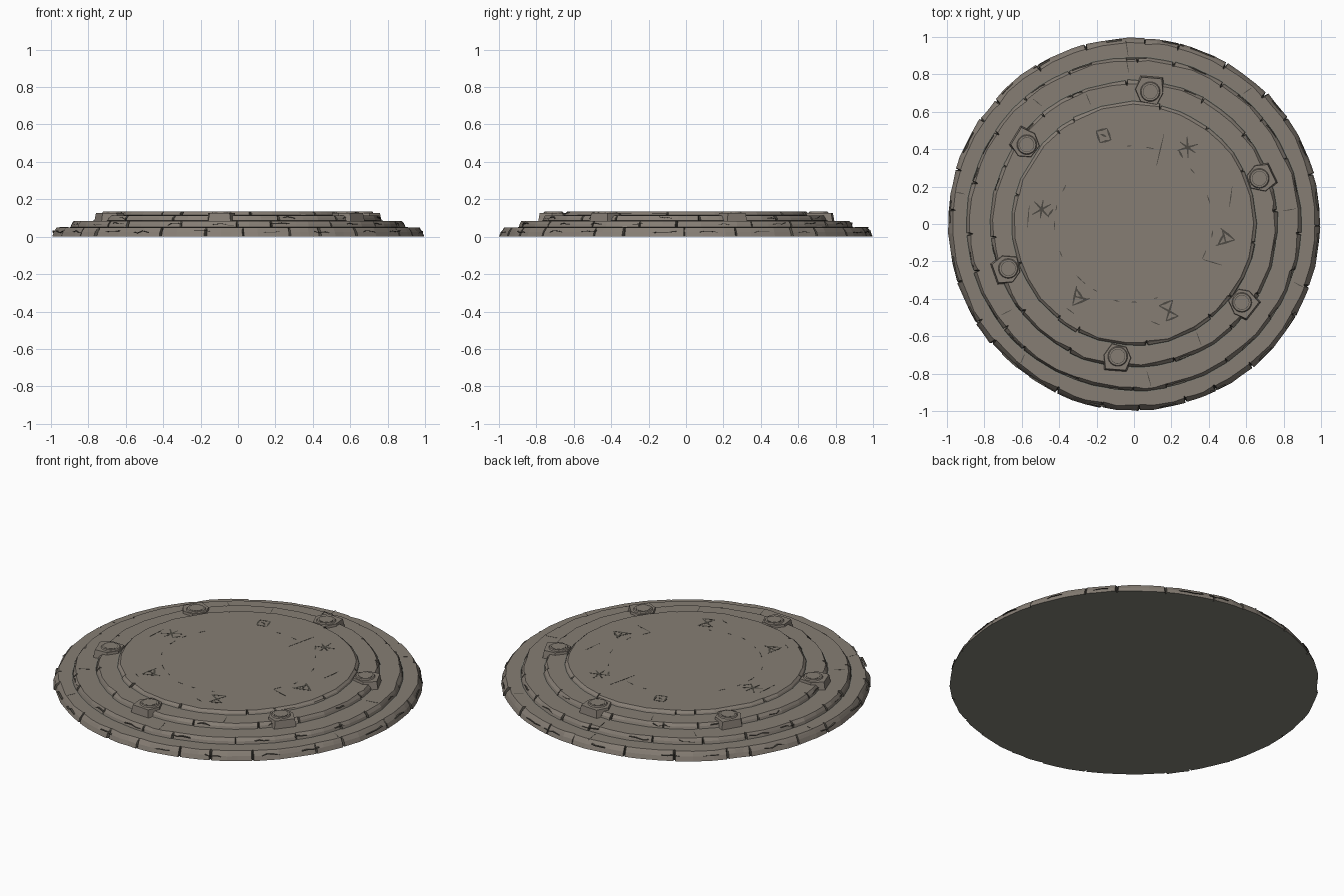
import bpy, bmesh, math, random
from mathutils import Vector

if "Cube" in bpy.data.objects:
    bpy.data.objects.remove(bpy.data.objects["Cube"])

random.seed(11)


def material(name, rgb):
    m = bpy.data.materials.new(name)
    m.diffuse_color = (*rgb, 1)
    m.use_nodes = True
    m.node_tree.nodes["Principled BSDF"].inputs["Base Color"].default_value = m.diffuse_color
    return m


STONE = material("warm grey stone", (0.238, 0.207, 0.175))
DARK = material("dark crevice", (0.075, 0.068, 0.056))
UNDER = material("underside grey", (0.225, 0.222, 0.19))


def finish(bm, name):
    bmesh.ops.recalc_face_normals(bm, faces=bm.faces)
    me = bpy.data.meshes.new(name)
    bm.to_mesh(me)
    bm.free()
    for m in (STONE, DARK, UNDER):
        me.materials.append(m)
    ob = bpy.data.objects.new(name, me)
    bpy.context.collection.objects.link(ob)
    return ob


def tier(name, r, z0, z1, slope, blocks, seam=0.005):
    """Round step of chipped stones, with a notch between neighbours."""
    cols = []  # (angle, radius offset, edge chip, is_notch)
    step = math.tau / blocks
    starts = [i * step + random.uniform(-0.36, 0.36) * step for i in range(blocks)]
    for i, a0 in enumerate(starts):
        a1 = starts[(i + 1) % blocks] + (math.tau if i == blocks - 1 else 0)
        gap = random.uniform(0.003, 0.009) / r
        off = random.uniform(-0.006, 0.001)
        cols.append((a0, -random.uniform(0.008, 0.026), 0, True))
        for k in range(4):
            t = (0, random.uniform(.25, .4), random.uniform(.6, .8), 1)[k]
            a = a0 + gap + (a1 - a0 - 2 * gap) * t
            chip = random.uniform(0, 0.008) + (0.004 if k in (0, 3) else 0)
            cols.append((a, off + random.uniform(-0.004, 0.002), chip, False))
    h = z1 - z0
    rows = []
    bm = bmesh.new()
    for a, off, chip, notch in cols:
        rt = r + off
        prof = [(rt, z0), (rt - slope * 0.45, z0 + h * 0.5),
                (rt - slope * 0.8 - chip * 0.4, z1 - h * 0.16 - chip * 0.4),
                (rt - slope - chip, z1), (r - 0.075, z1)]
        if seam:
            prof.insert(0, (rt + seam, z0 + 0.0015))
        rows.append([bm.verts.new((p * math.cos(a), p * math.sin(a), z)) for p, z in prof])
    n = len(rows)
    for i in range(n):
        A, B = rows[i], rows[(i + 1) % n]
        notch = cols[i][3] or cols[(i + 1) % n][3]
        for j in range(len(A) - 1):
            f = bm.faces.new((A[j], B[j], B[j + 1], A[j + 1]))
            top = j == len(A) - 2
            if (notch and not top) or (seam and j == 0):
                f.material_index = 1
    bm.faces.new([w[-1] for w in rows])
    bm.faces.new([w[0] for w in rows][::-1]).material_index = 2
    return finish(bm, name)


tier("base_step", 1.0, 0.0, 0.05, 0.02, 24, 0)
tier("second_step", 0.897, 0.05, 0.084, 0.012, 20)
tier("third_step", 0.772, 0.084, 0.114, 0.012, 16)
tier("top_disc", 0.657, 0.114, 0.135, 0.012, 13)


def prism(bm, pts, z0, z1, inset=0.0, mat=0):
    """Extruded outline, top optionally scaled in for a bevelled look."""
    c = sum((Vector(p) for p in pts), Vector((0, 0))) / len(pts)
    lo = [bm.verts.new((x, y, z0)) for x, y in pts]
    hi = [bm.verts.new((*(c + (Vector(p) - c) * (1 - inset)), z1)) for p in pts]
    n = len(pts)
    faces = [bm.faces.new(hi), bm.faces.new(lo[::-1])]
    faces += [bm.faces.new((lo[i], lo[(i + 1) % n], hi[(i + 1) % n], hi[i])) for i in range(n)]
    for f in faces:
        f.material_index = mat


def place(pts, r, a):
    """Local (outward, sideways) points put at polar position r, a."""
    c, s = math.cos(a), math.sin(a)
    return [((r + u) * c - v * s, (r + u) * s + v * c) for u, v in pts]


def circle(rad, n):
    return [(rad * math.cos(math.tau * i / n), rad * math.sin(math.tau * i / n)) for i in range(n)]


# Six anchor blocks, each with a round raised collar and a sunken hub
block = [(0.082, -0.058), (0.078, 0.062), (0.0, 0.082), (-0.06, 0.045),
         (-0.066, -0.042), (0.004, -0.078)]
for k, deg in enumerate((20, 83, 143.5, 199.5, 263, 324)):
    a = math.radians(deg)
    bm = bmesh.new()
    pts = [(u + random.uniform(-.006, .004), v + random.uniform(-.006, .006)) for u, v in block]
    prism(bm, place(pts, 0.713, a), 0.084, 0.128, 0.1)
    prism(bm, place(circle(0.054, 20), 0.713, a), 0.127, 0.134, 0.1)
    prism(bm, place(circle(0.040, 20), 0.713, a), 0.133, 0.1343, 0.0, 1)
    prism(bm, place(circle(0.037, 20), 0.713, a), 0.133, 0.1352)
    finish(bm, f"anchor_block_{k + 1}")


def stroke(bm, p, q, w=0.005, z=0.135):
    """Thin tapering dark scratch from p to q."""
    p, q = Vector(p), Vector(q)
    d = (q - p).normalized()
    m = Vector((-d.y, d.x)) * w / 2
    mid = (p + q) / 2
    prism(bm, [p - m * .4, mid - m, q - m * .4, q + m * .4, mid + m, p + m * .4],
          z - 0.001, z + 0.0008, 0, 1)


# Abstract geometric carvings around the top disc
diamond = [((-.035, -.03), (-.03, .03)), ((-.03, .03), (.035, .03)),
           ((.035, .03), (.03, -.03)), ((.03, -.03), (-.035, -.03)), ((-.01, -.012), (.012, .012))]
star = [((-.045, -.035), (.045, .035)), ((-.045, .035), (.045, -.035)), ((0, -.05), (0, .05)),
        ((-.06, -.01), (-.04, .03))]
glass = [((-.045, -.04), (.045, .035)), ((-.045, .04), (.045, -.035)),
         ((.045, -.035), (.045, .035)), ((-.045, -.04), (-.045, .04))]
wedge = [((-.05, -.045), (.045, 0)), ((.045, 0), (-.04, .05)), ((-.04, -.045), (-.015, .03)),
         ((0, -.02), (-.03, .045))]
bm = bmesh.new()
for deg, sign in ((109, diamond), (55, star), (-9, wedge), (-68, glass), (233, wedge), (171, star)):
    for seg in sign:
        stroke(bm, *place(seg, 0.5, math.radians(deg)), w=0.012)
finish(bm, "carved_marks")

# Broken inner ring and hairline cracks
bm = bmesh.new()
for deg in (75, 92, 150, 166, 178, 200, 222, 228, 238, 255, 268, 285, 333, 350, 15, 40):
    a, b = math.radians(deg), math.radians(deg + random.uniform(3, 7))
    r = random.uniform(0.41, 0.425)
    stroke(bm, (r * math.cos(a), r * math.sin(a)), (r * math.cos(b), r * math.sin(b)), 0.006)
for p, q in (((.12, .31), (.16, .48)), ((.37, -.19), (.47, -.22)), ((.51, .09), (.525, .2)),
             ((-.56, .1), (-.57, -.02)), ((-.36, -.45), (-.32, -.48)), ((.09, -.52), (.14, -.54))):
    stroke(bm, p, q, 0.006)
finish(bm, "disc_cracks")

# Fine radial cracks on the step treads
bm = bmesh.new()
for deg, r0, r1, z in ((92, .81, .88, .084), (92, .90, .98, .05), (275, .79, .87, .084),
                       (50, .91, .96, .05), (128, .80, .86, .084), (170, .92, .97, .05),
                       (5, .80, .87, .084), (340, .91, .97, .05), (230, .91, .96, .05),
                       (300, .67, .74, .114), (110, .68, .74, .114), (215, .80, .86, .084)):
    a, b = math.radians(deg), math.radians(deg + random.uniform(-1, 1))
    stroke(bm, (r0 * math.cos(a), r0 * math.sin(a)), (r1 * math.cos(b), r1 * math.sin(b)), 0.005, z)
finish(bm, "tread_cracks")

# Jagged bedding cracks along the step sides
bm = bmesh.new()
for r, zm, count in ((.992, .026, 20), (.891, .068, 18), (.766, .1, 14)):
    for i in range(count):
        a = math.tau * (i + random.random() * .6) / count
        prev = None
        for k in range(4):
            z = zm + random.uniform(-.007, .007)
            c, s = math.cos(a), math.sin(a)
            row = [bm.verts.new(((r + o) * c, (r + o) * s, z + d))
                   for o, d in ((-.012, -.0015), (-.0005, -.0012), (-.0005, .0012), (-.012, .0015))]
            if prev:
                for j in range(3):
                    bm.faces.new((prev[j], row[j], row[j + 1], prev[j + 1])).material_index = 1
            prev = row
            a += random.uniform(.02, .05)
finish(bm, "side_cracks")
